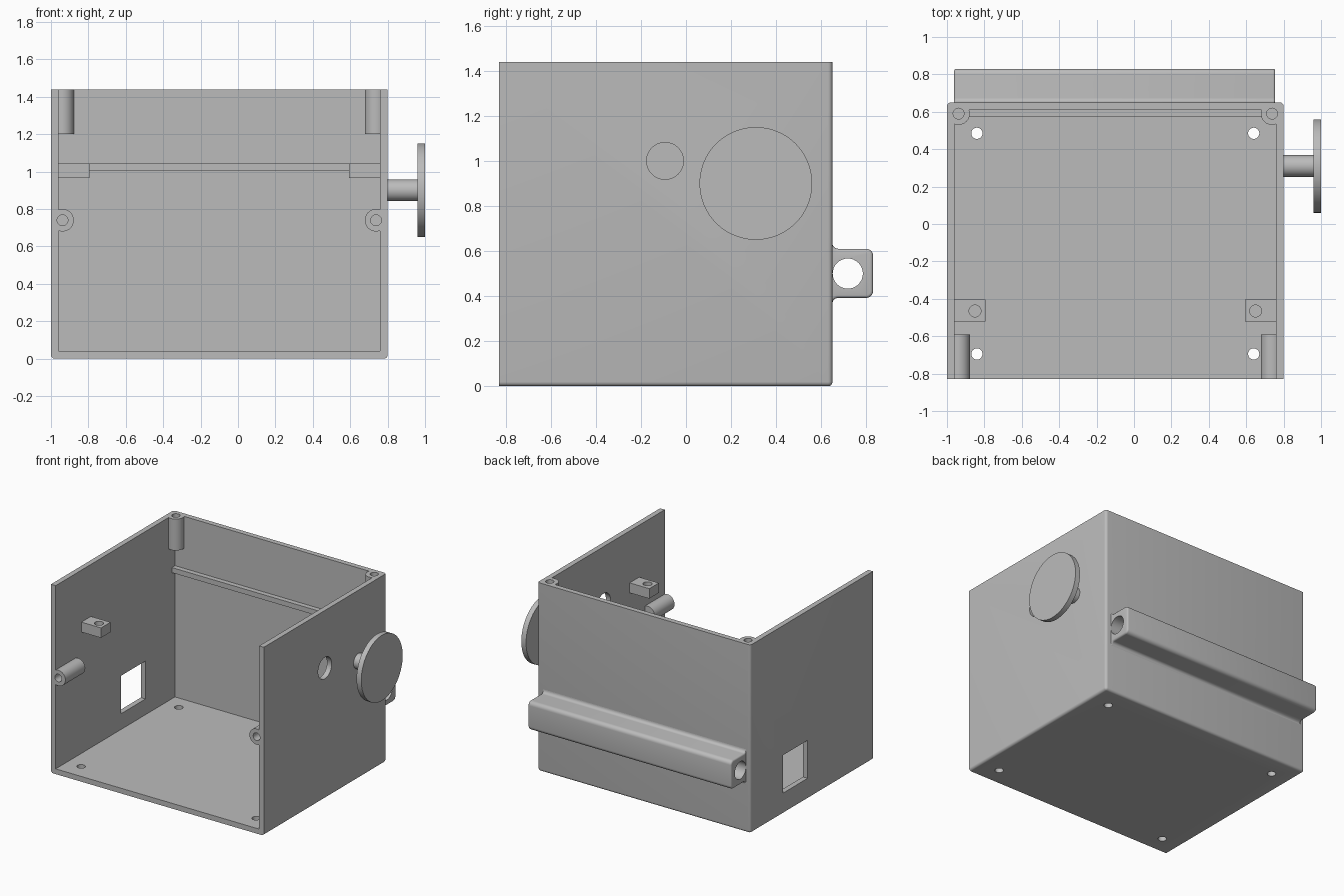
import bpy, bmesh, math
from mathutils import Vector, Matrix

if "Cube" in bpy.data.objects:
    bpy.data.objects.remove(bpy.data.objects["Cube"])

grey = bpy.data.materials.new("plastic_grey")
grey.use_nodes = True
grey.diffuse_color = (0.5, 0.5, 0.5, 1)
grey.node_tree.nodes["Principled BSDF"].inputs["Base Color"].default_value = (0.5, 0.5, 0.5, 1)

# Main dimensions
LEFT, RIGHT, FRONT, BACK, TOP, WALL = -1.0, 0.8, -0.83, 0.65, 1.44, 0.04
MID = (LEFT + RIGHT) / 2


def finish(name, bm):
    bmesh.ops.recalc_face_normals(bm, faces=bm.faces[:])
    mesh = bpy.data.meshes.new(name)
    bm.to_mesh(mesh)
    bm.free()
    mesh.materials.append(grey)
    ob = bpy.data.objects.new(name, mesh)
    bpy.context.collection.objects.link(ob)
    return ob


def box_mesh(lo, hi):
    bm = bmesh.new()
    lo, hi = Vector(lo), Vector(hi)
    bmesh.ops.create_cube(bm, size=1, matrix=Matrix.Translation((lo + hi) / 2) @ Matrix.Diagonal((*(hi - lo), 1)))
    return bm


def box(name, lo, hi):
    return finish(name, box_mesh(lo, hi))


def cylinder(name, start, end, radius, sides=48):
    start, end = Vector(start), Vector(end)
    axis = end - start
    bm = bmesh.new()
    turn = axis.to_track_quat('Z', 'Y').to_matrix().to_4x4()
    bmesh.ops.create_cone(bm, cap_ends=True, segments=sides, radius1=radius, radius2=radius,
                          depth=axis.length, matrix=Matrix.Translation((start + end) / 2) @ turn)
    return finish(name, bm)


def activate(ob):
    bpy.ops.object.select_all(action='DESELECT')
    ob.select_set(True)
    bpy.context.view_layer.objects.active = ob


def combine(ob, cutter, operation='DIFFERENCE'):
    cutter.hide_render = True
    mod = ob.modifiers.new("cut", 'BOOLEAN')
    mod.operation, mod.solver, mod.object = operation, 'EXACT', cutter
    activate(ob)
    bpy.ops.object.modifier_apply(modifier=mod.name)


def discard(ob):
    bpy.data.objects.remove(ob)


def drill(targets, start, end, radius):
    tool = cylinder("drill", start, end, radius, 32)
    for ob in targets:
        combine(ob, tool)
    discard(tool)


# Case shell: rounded along the bottom and the rear corners, open at top and front
bm = box_mesh((LEFT, FRONT, 0), (RIGHT, BACK, TOP))
rounded = []
for e in bm.edges:
    c = (e.verts[0].co + e.verts[1].co) / 2
    if (c.z < 0.01 and c.y > FRONT + 0.01) or (c.y > BACK - 0.01 and c.z < TOP - 0.01):
        rounded.append(e)
bmesh.ops.bevel(bm, geom=rounded, offset=0.02, segments=5, profile=0.5, affect='EDGES')
shell = finish("case_shell", bm)
inside = box("interior", (LEFT + WALL, FRONT - 1, WALL), (RIGHT - WALL, BACK - WALL, TOP + 1))
combine(shell, inside)
parts = [shell]

# Screw posts and clip blocks, on both side walls
for side, sign in (("right", -1), ("left", 1)):
    x = MID + sign * 0.838
    rear = cylinder(f"rear_post_{side}", (x, 0.59, 1.2), (x, 0.59, TOP), 0.06)
    front = cylinder(f"front_post_{side}", (x, -0.59, 0.74), (x, FRONT, 0.74), 0.06)
    for post in (rear, front):
        combine(post, inside, 'INTERSECT')
    drill([rear, shell], (x, 0.59, 1.24), (x, 0.59, TOP + 0.1), 0.029)
    drill([front, shell], (x, -0.63, 0.74), (x, FRONT - 0.1, 0.74), 0.029)
    outer, inner = MID + sign * 0.86, MID + sign * 0.694
    block = box(f"clip_block_{side}", (min(outer, inner), -0.52, 0.967), (max(outer, inner), -0.405, 1.043))
    hole = MID + sign * 0.75
    drill([block], (hole, -0.465, 0.9), (hole, -0.465, 1.1), 0.032)
    parts += [rear, front, block]
    # Floor screw holes
    for y in (0.485, -0.695):
        hx = MID + sign * 0.74
        drill([shell], (hx, y, -0.1), (hx, y, 0.1), 0.03)

# Round side opening and rectangular side window
drill([shell], (RIGHT - 0.1, -0.093, 1.0), (RIGHT + 0.1, -0.093, 1.0), 0.082)
window = box("window_cutter", (LEFT - 0.1, -0.04, 0.16), (LEFT + 0.1, 0.255, 0.45))
combine(shell, window)
discard(window)
discard(inside)

# Ledge across the inner back wall
parts.append(box("back_ledge", (LEFT + WALL, 0.572, 1.004), (RIGHT - WALL, BACK - WALL, 1.043)))

# Rear tube bar: rounded outside, flared where it meets the wall
low, high, out, flare, r = 0.392, 0.61, 0.83, 0.025, 0.03


def arc(cy, cz, radius, a0, a1):
    angles = [math.radians(a0 + (a1 - a0) * i / 6) for i in range(7)]
    return [(cy + radius * math.cos(a), cz + radius * math.sin(a)) for a in angles]


profile = (arc(BACK + flare, low - flare, flare, 180, 90) + arc(out - r, low + r, r, -90, 0)
           + arc(out - r, high - r, r, 0, 90) + arc(BACK + flare, high + flare, flare, 270, 180))
bm = bmesh.new()
end = bm.faces.new([bm.verts.new((-0.962, y, z)) for y, z in profile])
moved = bmesh.ops.extrude_face_region(bm, geom=[end], use_keep_orig=True)
bmesh.ops.translate(bm, vec=(1.717, 0, 0), verts=[v for v in moved["geom"] if isinstance(v, bmesh.types.BMVert)])
rims = [e for e in bm.edges if abs(e.verts[0].co.x - e.verts[1].co.x) < 0.001
        and max(v.co.y for v in e.verts) > BACK + 0.001]
bmesh.ops.bevel(bm, geom=rims, offset=0.012, segments=3, profile=0.5, affect='EDGES')
bar = finish("rear_tube_bar", bm)
drill([bar], (-1.1, 0.718, 0.5), (1.1, 0.718, 0.5), 0.067)
parts.append(bar)

# Side knob: shaft and disc
parts.append(cylinder("knob_shaft", (RIGHT - 0.01, 0.31, 0.9), (0.97, 0.31, 0.9), 0.058))
parts.append(cylinder("knob_disc", (0.96, 0.31, 0.9), (1.0, 0.31, 0.9), 0.25, 96))

for ob in parts:
    activate(ob)
    bpy.ops.object.shade_smooth_by_angle(angle=math.radians(35))
